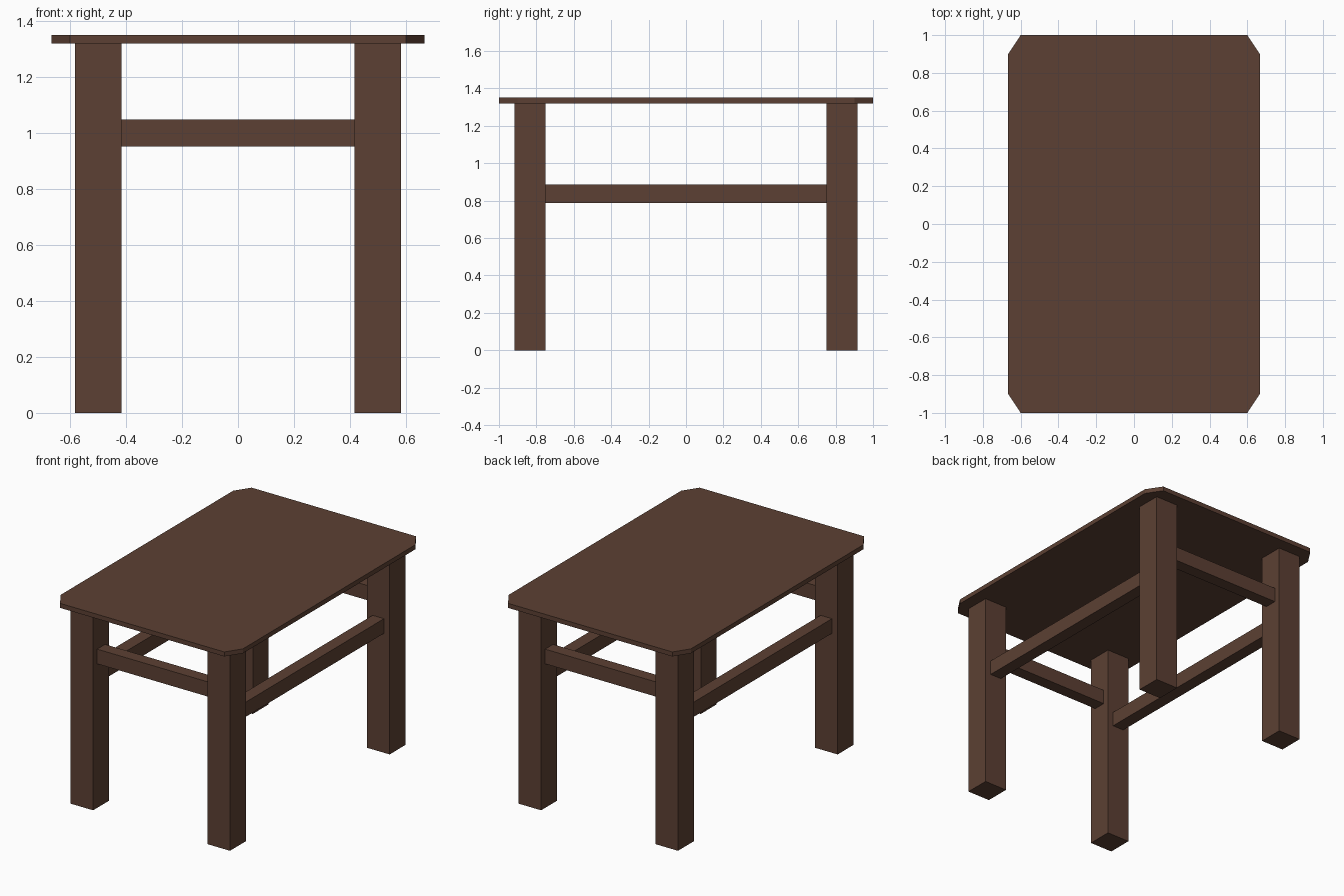
import bpy
import bmesh

cube = bpy.data.objects.get("Cube")
if cube:
    bpy.data.objects.remove(cube, do_unlink=True)

# One dark brown wood for the whole table
wood = bpy.data.materials.new("dark_brown_wood")
wood.use_nodes = True
BROWN = (0.107, 0.051, 0.033, 1.0)
wood.diffuse_color = BROWN
wood.node_tree.nodes["Principled BSDF"].inputs["Base Color"].default_value = BROWN


def finish(name, bm):
    bmesh.ops.recalc_face_normals(bm, faces=bm.faces)
    mesh = bpy.data.meshes.new(name)
    bm.to_mesh(mesh)
    bm.free()
    mesh.materials.append(wood)
    obj = bpy.data.objects.new(name, mesh)
    bpy.context.collection.objects.link(obj)
    return obj


def box(name, center, size):
    bm = bmesh.new()
    bmesh.ops.create_cube(bm, size=1)
    bmesh.ops.scale(bm, vec=size, verts=bm.verts)
    bmesh.ops.translate(bm, vec=center, verts=bm.verts)
    return finish(name, bm)


HALF_X, HALF_Y = 0.666, 1.0       # table top half sizes
CUT_X, CUT_Y = 0.066, 0.1         # clipped corners
TOP, UNDER = 1.35, 1.32
LEG_X, LEG_Y, LEG = 0.5, 0.833, 0.166
RAIL_THICK, RAIL_TALL = 0.083, 0.097

# Table top: octagonal outline extruded upward
bm = bmesh.new()
outline = []
for sx, sy in ((1, 1), (-1, 1), (-1, -1), (1, -1)):
    corner = [(sx * HALF_X, sy * (HALF_Y - CUT_Y)), (sx * (HALF_X - CUT_X), sy * HALF_Y)]
    outline += corner if sx * sy > 0 else corner[::-1]
face = bm.faces.new([bm.verts.new((x, y, UNDER)) for x, y in outline])
raised = bmesh.ops.extrude_face_region(bm, geom=[face], use_keep_orig=True)
bmesh.ops.translate(bm, vec=(0, 0, TOP - UNDER),
                    verts=[g for g in raised["geom"] if isinstance(g, bmesh.types.BMVert)])
finish("table_top", bm)

# Legs
for y_name, sy in (("front", -1), ("back", 1)):
    for x_name, sx in (("left", 1), ("right", -1)):
        box(f"{y_name}_{x_name}_leg", (sx * LEG_X, sy * LEG_Y, UNDER / 2), (LEG, LEG, UNDER))

# Upper rails across the ends
for name, sy in (("front_rail", -1), ("back_rail", 1)):
    box(name, (0, sy * LEG_Y, 1.0), (2 * LEG_X - LEG, RAIL_THICK, RAIL_TALL))

# Lower rails along the sides
for name, sx in (("left_rail", 1), ("right_rail", -1)):
    box(name, (sx * LEG_X, 0, 0.837), (RAIL_THICK, 2 * LEG_Y - LEG, RAIL_TALL))
